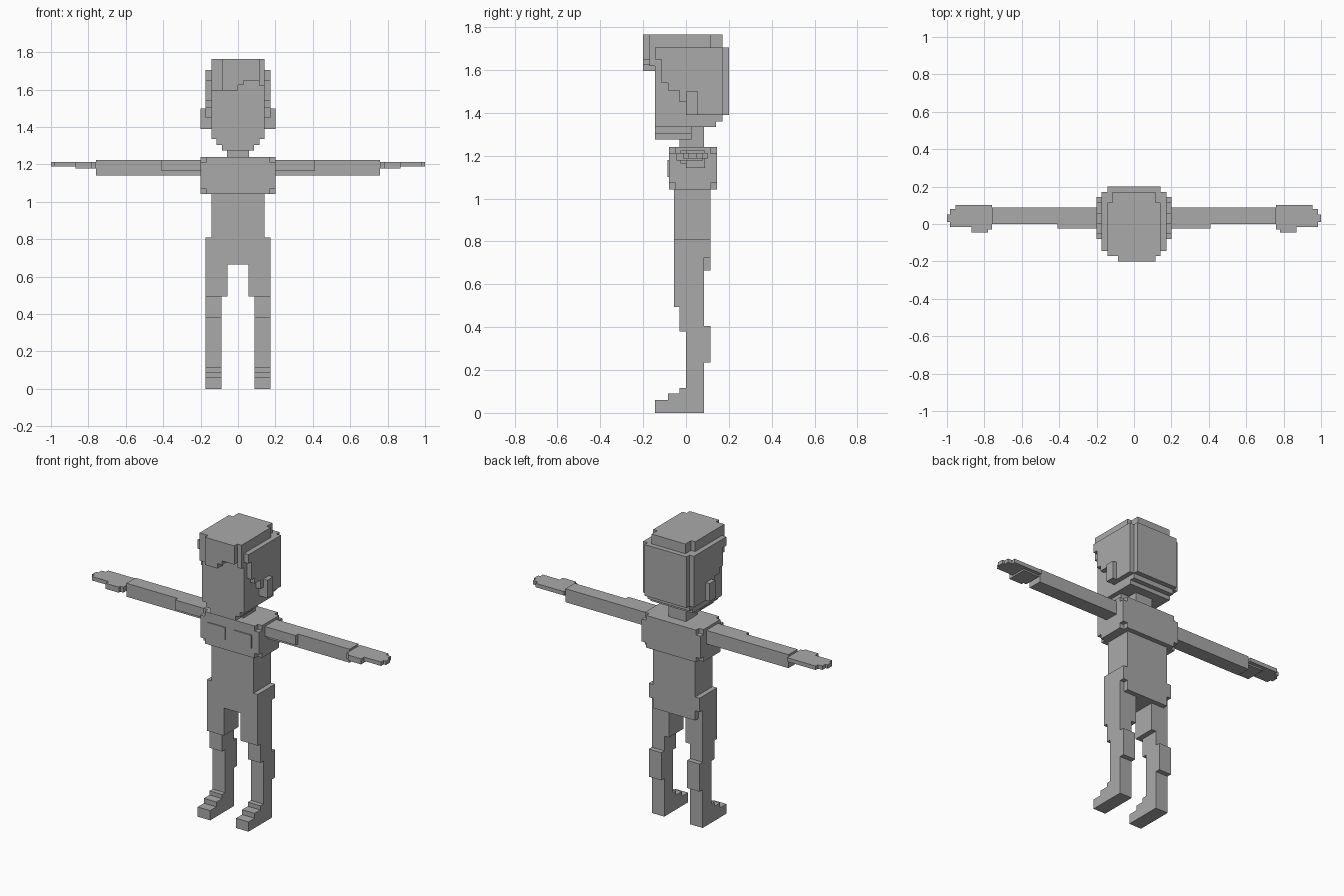
import bpy, bmesh

clay = bpy.data.materials.new("plain grey")
clay.diffuse_color = (0.4, 0.4, 0.4, 1)


def solid(name, boxes):
    """Outer shell of a union of axis-aligned boxes (x0, x1, y0, y1, z0, z1)."""
    cuts = [sorted({round(v, 4) for b in boxes for v in b[2 * a:2 * a + 2]}) for a in range(3)]
    filled = set()
    for b in boxes:
        r = [range(cuts[a].index(round(b[2 * a], 4)), cuts[a].index(round(b[2 * a + 1], 4)))
             for a in range(3)]
        filled |= {(i, j, k) for i in r[0] for j in r[1] for k in r[2]}
    bm = bmesh.new()
    verts = {}

    def vert(p):
        if p not in verts:
            verts[p] = bm.verts.new([cuts[a][p[a]] for a in range(3)])
        return verts[p]

    for c in sorted(filled):
        for a in range(3):
            u, v = (a + 1) % 3, (a + 2) % 3
            for side in (0, 1):
                n = list(c)
                n[a] += 2 * side - 1
                if tuple(n) in filled:
                    continue
                ring = []
                for du, dv in ((0, 0), (1, 0), (1, 1), (0, 1)):
                    p = list(c)
                    p[a] += side
                    p[u] += du
                    p[v] += dv
                    ring.append(vert(tuple(p)))
                bm.faces.new(ring if side else ring[::-1])
    bmesh.ops.dissolve_limit(bm, angle_limit=0.01, verts=bm.verts[:], edges=bm.edges[:])
    me = bpy.data.meshes.new(name)
    bm.to_mesh(me)
    bm.free()
    me.materials.append(clay)
    ob = bpy.data.objects.new(name, me)
    bpy.context.collection.objects.link(ob)
    return ob


def sym(w, *rest):
    """Box centred on x."""
    return (-w, w, *rest)


def both(boxes):
    """Boxes plus their mirror images in x."""
    return boxes + [(-b[1], -b[0], *b[2:]) for b in boxes]


def pair(name, boxes):
    solid("right_" + name, boxes)
    solid("left_" + name, [(-b[1], -b[0], *b[2:]) for b in boxes])


def notched(x0, x1, y0, y1, z0, z1, d):
    """Box with a small cube missing at each corner."""
    return [(x0 + d, x1 - d, y0, y1, z0, z1), (x0, x1, y0 + d, y1 - d, z0, z1),
            (x0, x1, y0, y1, z0 + d, z1 - d)]


# head: skull, stepped jaw, cap of hair, side hair, ears, fringe
solid("head", [
    sym(.143, -.145, .14, 1.335, 1.705),
    sym(.143, -.145, .17, 1.36, 1.705),
    sym(.115, -.145, .025, 1.305, 1.335),
    sym(.085, -.145, .025, 1.275, 1.305),
    sym(.143, -.145, .115, 1.705, 1.765),
    sym(.115, -.145, .17, 1.705, 1.765),
    sym(.143, .17, .2, 1.39, 1.705),
    # fringe, longer on one side
    (-.143, -.085, -.17, -.145, 1.595, 1.765),
    (-.085, 0, -.2, -.145, 1.595, 1.765),
    (0, .03, -.2, -.145, 1.625, 1.765),
    (.03, .115, -.2, -.145, 1.65, 1.765),
    (.115, .143, -.17, -.145, 1.62, 1.765),
] + both([
    # stepped side hair and ear
    (.143, .173, -.145, .17, 1.65, 1.705),
    (.143, .173, -.115, .17, 1.54, 1.65),
    (.143, .173, -.085, .17, 1.505, 1.54),
    (.143, .173, -.03, .17, 1.45, 1.505),
    (.143, .173, 0, .17, 1.39, 1.45),
    (.173, .2, 0, .055, 1.39, 1.5),
]))
solid("neck", [sym(.058, -.03, .085, 1.24, 1.335)])

# torso
solid("chest", notched(-.2, .2, -.08, .145, 1.042, 1.24, .03)
      + both([(.03, .15, -.086, -.08, 1.1, 1.18)]))
solid("waist", [sym(.143, -.055, .115, .81, 1.042)])
solid("hips", [sym(.173, -.055, .085, .665, .81),
               sym(.173, .085, .115, .725, .81),
               sym(.143, .085, .115, .665, .725)])

# legs
pair("thigh", [(.057, .173, -.055, .085, .495, .665)])
pair("lower_leg", [(.088, .173, -.03, .085, .38, .495),
                   (.088, .173, 0, .085, .115, .38),
                   (.088, .173, .085, .115, .235, .405)])
pair("foot", [(.088, .173, -.145, .085, 0, .06),
              (.088, .173, -.085, .085, .06, .09),
              (.088, .173, -.03, .085, .09, .115)])

# arms
pair("arm", [(.2, .76, 0, .088, 1.142, 1.225),
             (.2, .41, -.025, 0, 1.165, 1.225)])
pair("hand", [(.76, .955, -.015, .102, 1.188, 1.212),
              (.76, .87, -.03, .08, 1.178, 1.212),
              (.78, .87, -.045, -.03, 1.178, 1.212),
              (.955, .985, -.015, .08, 1.188, 1.212),
              (.985, 1.0, .01, .05, 1.188, 1.212)])
